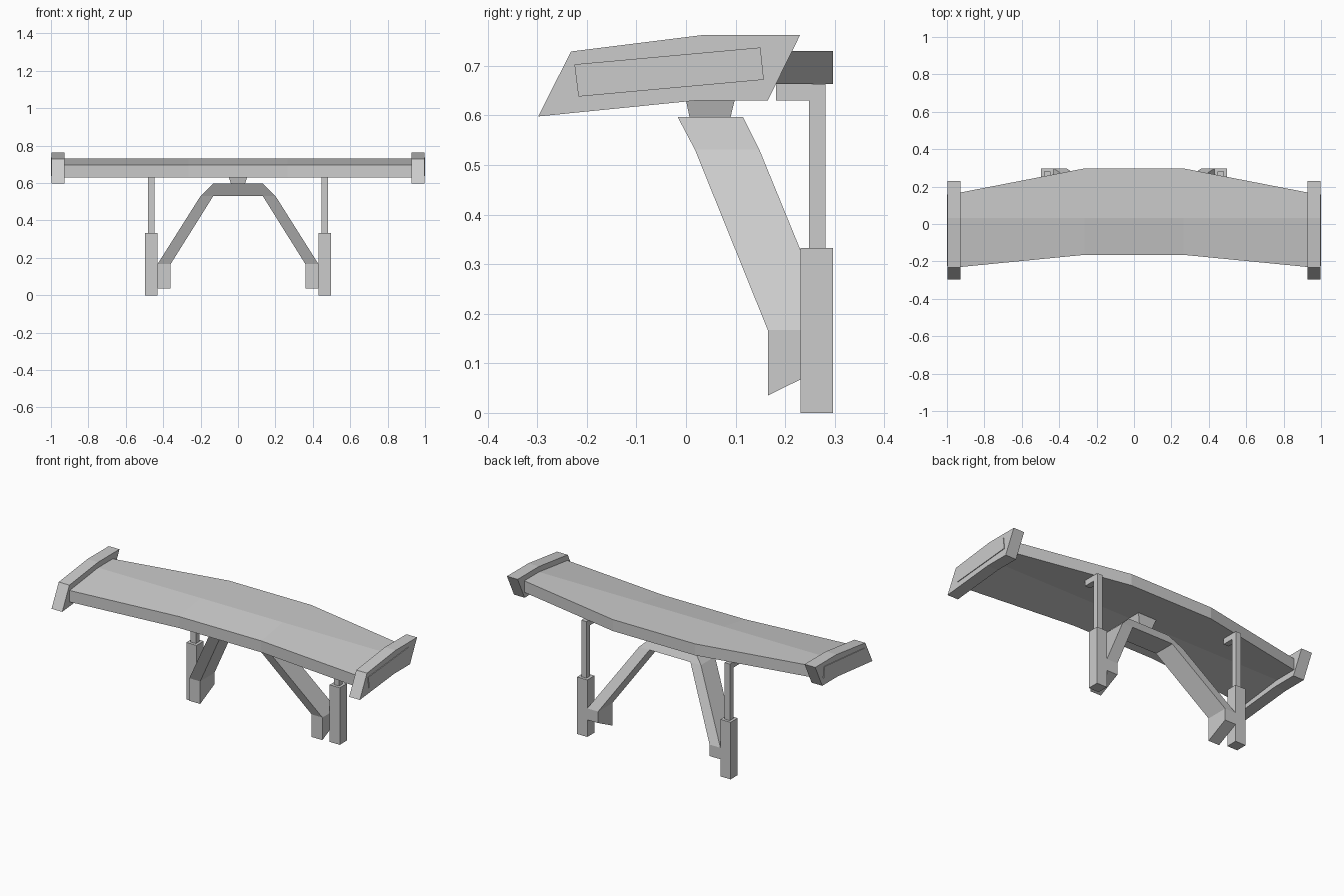
import bpy, bmesh

if "Cube" in bpy.data.objects:
    bpy.data.objects.remove(bpy.data.objects["Cube"])


def loft(name, rings):
    """Skin a list of matching point rings and cap both ends."""
    bm = bmesh.new()
    vs = [[bm.verts.new(p) for p in r] for r in rings]
    n = len(rings[0])
    for a, b in zip(vs, vs[1:]):
        for i in range(n):
            j = (i + 1) % n
            bm.faces.new((a[i], a[j], b[j], b[i]))
    bm.faces.new(vs[0])
    bm.faces.new(vs[-1][::-1])
    bmesh.ops.remove_doubles(bm, verts=bm.verts, dist=1e-5)
    bmesh.ops.recalc_face_normals(bm, faces=bm.faces)
    me = bpy.data.meshes.new(name)
    bm.to_mesh(me)
    bm.free()
    ob = bpy.data.objects.new(name, me)
    bpy.context.collection.objects.link(ob)
    return ob


def rect(x0, x1, y0, y1, z):
    return [(x0, y0, z), (x1, y0, z), (x1, y1, z), (x0, y1, z)]


def box(name, x, y, z):
    return loft(name, [rect(*x, *y, h) for h in z])


def side_plate(name, profile, x0, x1):
    return loft(name, [[(x, y, z) for y, z in profile] for x in (x0, x1)])


# wing blade: bent section, tapered toward both tips
def wing_ring(x, front, back):
    prof = [(front, .63), (front, .697), (.033, .73), (back, .73), (back, .663), (.033, .663)]
    return [(x, y, z) for y, z in prof]

loft("wing_blade", [wing_ring(-.93, -.23, .168), wing_ring(-.265, -.165, .297),
                    wing_ring(.265, -.165, .297), wing_ring(.93, -.23, .168)])

# central mount block, flared upward
loft("centre_mount", [rect(-.038, .038, .007, .09, .597), rect(-.059, .059, -.007, .106, .663)])

# arch support: foot, leaning leg, mitred bridge, mirrored leg and foot
def arch_ring(outer, inner):
    return [(x, y, z) for x, y, z in
            ((outer[0], *outer[1]), (outer[0], *outer[2]), (inner[0], *inner[2]), (inner[0], *inner[1]))]

foot = ((.165, .035), (.297, .1))
knee = ((.165, .167), (.297, .167))
low = ((.018, .531), (.148, .531))
top = ((-.017, .597), (.115, .597))
half = [arch_ring((.43, *foot), (.36, *foot)), arch_ring((.43, *knee), (.36, *knee)),
        arch_ring((.2, *low), (.132, *low)), arch_ring((.132, *top), (.132, *low))]
other = [[(-x, y, z) for x, y, z in r] for r in reversed(half)]
loft("arch_support", half + other)

plate = [(-.298, .598), (-.232, .729), (.033, .762), (.23, .762), (.165, .63), (.02, .63)]
panel = [(-.225, .703), (.15, .737), (.157, .672), (-.217, .638)]
for side, s in (("left", -1), ("right", 1)):
    # end plate with thin outer panel
    side_plate(side + "_end_plate", plate, s * .927, s * .996)
    side_plate(side + "_end_panel", panel, s * .99, s * 1.0)
    # piston: cylinder, rod and wing bracket
    box(side + "_piston_body", (s * .43, s * .496), (.231, .297), (0, .333))
    box(side + "_piston_rod", (s * .446, s * .48), (.248, .281), (.333, .663))
    box(side + "_rod_bracket", (s * .446, s * .48), (.182, .248), (.63, .663))
